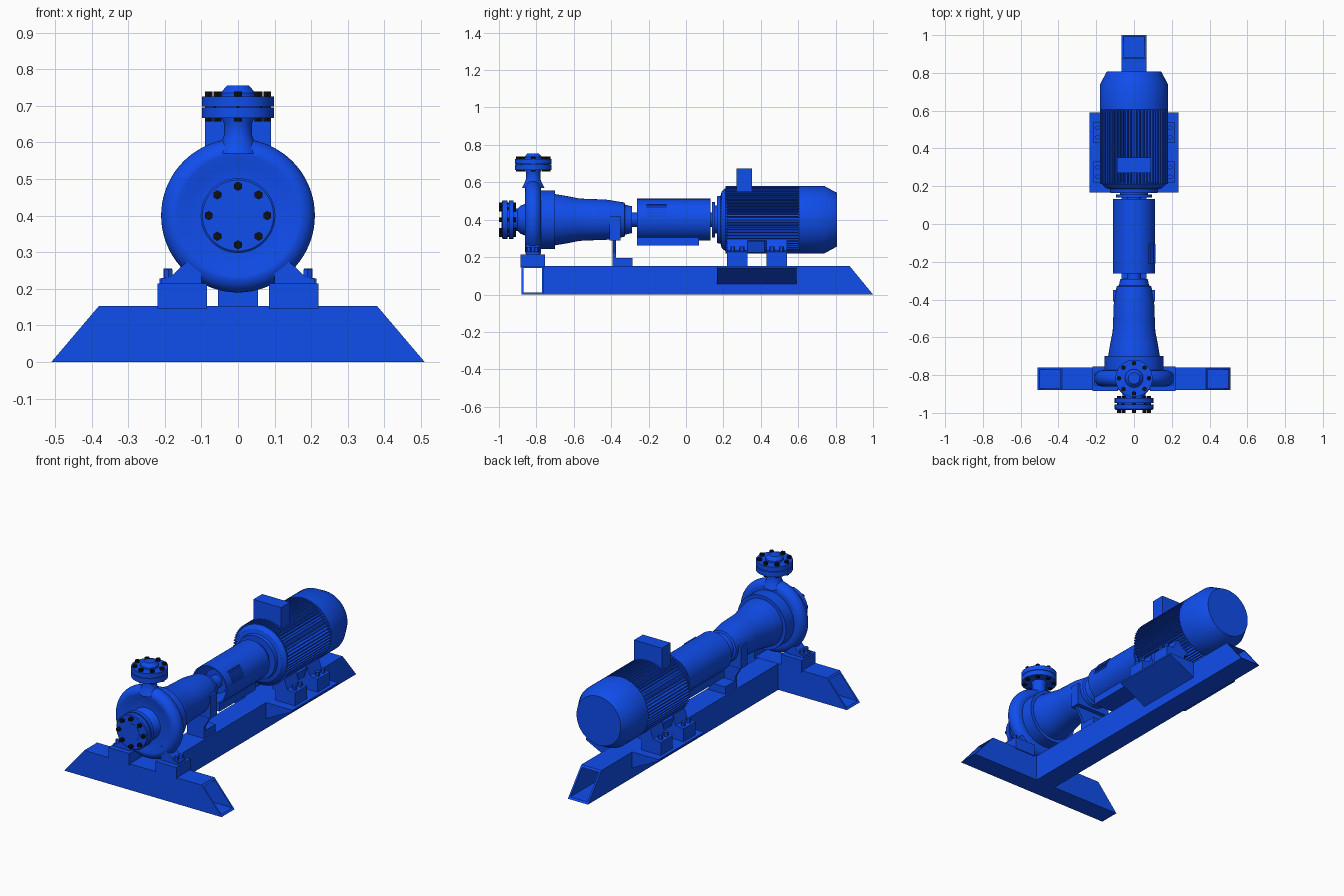
import bpy, bmesh
from math import sin, cos, pi, radians, sqrt
from mathutils import Matrix, Vector

if "Cube" in bpy.data.objects:
    bpy.data.objects.remove(bpy.data.objects["Cube"])

CZ = 0.40      # height of the shaft line
PY = -0.817    # pump casing centre along y


def material(name, rgb):
    m = bpy.data.materials.new(name)
    m.diffuse_color = (*rgb, 1)
    m.use_nodes = True
    m.node_tree.nodes["Principled BSDF"].inputs["Base Color"].default_value = m.diffuse_color
    return m


BLUE = material("blue_paint", (0.005, 0.075, 0.85))
BLACK = material("black_steel", (0.005, 0.005, 0.007))


def finish(name, bm, mat=BLUE, smooth=False):
    bmesh.ops.recalc_face_normals(bm, faces=bm.faces[:])
    me = bpy.data.meshes.new(name)
    bm.to_mesh(me)
    bm.free()
    me.materials.append(mat)
    ob = bpy.data.objects.new(name, me)
    bpy.context.collection.objects.link(ob)
    if smooth:
        bpy.ops.object.select_all(action='DESELECT')
        ob.select_set(True)
        bpy.context.view_layer.objects.active = ob
        bpy.ops.object.shade_smooth_by_angle(angle=radians(32))
    return ob


def add_box(bm, x, y, z):
    c = [(a[0] + a[1]) / 2 for a in (x, y, z)]
    s = [a[1] - a[0] for a in (x, y, z)]
    bmesh.ops.create_cube(bm, size=1, matrix=Matrix.Translation(c) @ Matrix.Diagonal((*s, 1)))


def box(name, *dims):
    bm = bmesh.new()
    add_box(bm, *dims)
    return finish(name, bm)


def lathe(name, profile, axis='Y', centre=(0, 0, CZ), seg=64, closed=False):
    """Turn (position, radius) points about the y or z axis."""
    bm = bmesh.new()
    c = Vector(centre)
    rings = []
    for p, r in profile:
        ring = []
        for i in range(seg):
            u, v = r * cos(2 * pi * i / seg), r * sin(2 * pi * i / seg)
            ring.append(bm.verts.new(c + Vector((u, p, v) if axis == 'Y' else (u, v, p))))
        rings.append(ring)
    pairs = list(zip(rings, rings[1:])) + ([(rings[-1], rings[0])] if closed else [])
    for a, b in pairs:
        for i in range(seg):
            j = (i + 1) % seg
            bm.faces.new((a[i], a[j], b[j], b[i]))
    if not closed:
        bm.faces.new(rings[0])
        bm.faces.new(rings[-1])
    return finish(name, bm, smooth=True)


def prism(name, pts, y0, y1):
    """Extrude an x-z outline along y, on both sides of the model."""
    for side, s in (("right", 1), ("left", -1)):
        bm = bmesh.new()
        a = [bm.verts.new((s * x, y0, z)) for x, z in pts]
        b = [bm.verts.new((s * x, y1, z)) for x, z in pts]
        bm.faces.new(a)
        bm.faces.new(b)
        for i in range(len(pts)):
            j = (i + 1) % len(pts)
            bm.faces.new((a[i], a[j], b[j], b[i]))
        finish(f"{side}_{name}", bm)


def beam(name, axis, mid, half, h, start, end, wall=0.01):
    """Open-ended box section; start/end are (bottom, top) positions."""
    bm = bmesh.new()

    def loop(ends, t):
        vs = []
        for w, z in ((-half + t, t), (half - t, t), (half - t, h - t), (-half + t, h - t)):
            p = ends[0] + (ends[1] - ends[0]) * z / h
            vs.append(bm.verts.new((p, mid + w, z) if axis == 'X' else (mid + w, p, z)))
        return vs
    o0, o1, i1, i0 = loop(start, 0), loop(end, 0), loop(end, wall), loop(start, wall)
    for a, b in ((o0, o1), (o1, i1), (i1, i0), (i0, o0)):
        for i in range(4):
            j = (i + 1) % 4
            bm.faces.new((a[i], a[j], b[j], b[i]))
    finish(name, bm)


def bolts(name, places, axis, r, depth, mat):
    """Six-sided bolts centred on the given places."""
    bm = bmesh.new()
    turn = Matrix.Rotation(pi / 2, 4, 'X') if axis == 'Y' else Matrix()
    for p in places:
        bmesh.ops.create_cone(bm, cap_ends=True, segments=6, radius1=r, radius2=r,
                              depth=depth, matrix=Matrix.Translation(p) @ turn)
    return finish(name, bm, mat)


# Base frame
beam("front_cross_beam", 'X', -0.82, 0.06, 0.153, (-0.51, -0.38), (0.51, 0.38))
beam("long_beam", 'Y', 0, 0.065, 0.152, (-0.765, -0.765), (1.0, 0.875))
prism("motor_side_bracket", [(0.06, 0.152), (0.235, 0.152), (0.235, 0.143), (0.06, 0.055)], 0.167, 0.59)

# Pump casing, suction neck and rear cover
ring = [(PY + 0.043 * sin(a), 0.167 + 0.043 * cos(a)) for a in [radians(d) for d in range(-90, 91, 10)]]
lathe("volute_casing", [(-0.85, 0.09), (-0.85, 0.14)] + ring + [(-0.774, 0.10)], seg=80)
lathe("suction_neck", [(-0.925, 0.06), (-0.90, 0.06), (-0.885, 0.075), (-0.86, 0.085), (-0.84, 0.10)])
lathe("rear_cover", [(-0.785, 0.157), (-0.70, 0.157)])
lathe("bearing_bracket", [(-0.71, 0.137), (-0.70, 0.137), (-0.64, 0.127), (-0.57, 0.113), (-0.50, 0.110),
                          (-0.43, 0.108), (-0.33, 0.092), (-0.325, 0.080), (-0.29, 0.072)])

# Suction flange pair with bolts
lathe("suction_flange_inner", [(-0.947, 0.102), (-0.922, 0.102)])
lathe("suction_gasket", [(-0.96, 0.085), (-0.94, 0.085)])
lathe("suction_flange_outer", [(-0.986, 0.05), (-0.984, 0.05), (-0.984, 0.097), (-0.980, 0.102), (-0.955, 0.102)])
circle = [(0.08 * cos(i * pi / 4), 0.08 * sin(i * pi / 4)) for i in range(8)]
bolts("suction_bolts", [(x, -0.955, CZ + z) for x, z in circle], 'Y', 0.0125, 0.09, BLACK)

# Discharge neck, flange pair and cap
at = (0, PY, 0)
lathe("discharge_neck", [(0.57, 0.06), (0.60, 0.045), (0.62, 0.038), (0.65, 0.038), (0.67, 0.045)], 'Z', at)
lathe("discharge_flange_lower", [(0.666, 0.098), (0.695, 0.098)], 'Z', at)
lathe("discharge_gasket", [(0.69, 0.09), (0.705, 0.09)], 'Z', at)
lathe("discharge_flange_upper", [(0.698, 0.098), (0.725, 0.098)], 'Z', at)
lathe("discharge_cap", [(0.72, 0.048), (0.735, 0.048), (0.755, 0.03)], 'Z', at)
bolts("discharge_bolts", [(x, PY + y, 0.698) for x, y in circle], 'Z', 0.0125, 0.082, BLACK)

# Pump feet on pedestals
prism("pump_pedestal", [(0.085, 0.145), (0.22, 0.145), (0.22, 0.215), (0.085, 0.215)], -0.885, -0.755)
prism("pump_foot", [(0.10, 0.215), (0.21, 0.215), (0.21, 0.228), (0.185, 0.232), (0.15, 0.265), (0.10, 0.30)],
      -0.855, -0.785)
bolts("pump_foot_bolts", [(s * 0.19, y, 0.235) for s in (-1, 1) for y in (-0.84, -0.80)], 'Z', 0.013, 0.036, BLUE)

# Bearing support stand
box("support_saddle", (-0.11, 0.11), (-0.41, -0.35), (0.29, 0.42))
prism("support_leg", [(0, 0.15), (0.055, 0.15), (0.055, 0.22), (0.10, 0.295), (0, 0.295)], -0.392, -0.375)
box("support_foot", (-0.055, 0.055), (-0.385, -0.285), (0.15, 0.195))

# Shaft and coupling guard
lathe("drive_shaft", [(-0.30, 0.038), (0.16, 0.038)], seg=32)
lathe("coupling", [(-0.20, 0.07), (0.08, 0.07)], seg=48)
lathe("coupling_guard", [(-0.262, 0.112), (0.132, 0.112), (0.132, 0.104), (-0.262, 0.104)], closed=True)
box("guard_base", (-0.065, 0.065), (-0.262, 0.07), (0.263, 0.305))
bm = bmesh.new()
for i in range(6):
    z = 0.415 + 0.012 * i
    x = sqrt(0.112 ** 2 - (z - CZ) ** 2)
    add_box(bm, (x - 0.01, x + 0.002), (-0.21, -0.105), (z, z + 0.006))
finish("guard_vent", bm)

# Motor body
lathe("motor_nose", [(0.14, 0.06), (0.14, 0.095), (0.155, 0.095), (0.155, 0.075), (0.165, 0.075), (0.165, 0.125),
                     (0.185, 0.128), (0.19, 0.15), (0.212, 0.17), (0.222, 0.17)])
lathe("motor_core", [(0.20, 0.152), (0.615, 0.152)])
lathe("fan_cowl", [(0.605, 0.18), (0.74, 0.18), (0.808, 0.143)])

# Cooling fins
bm = bmesh.new()
n = 64
for i in range(n):
    turn = Matrix.Translation((0, 0, CZ)) @ Matrix.Rotation(2 * pi * i / n, 4, 'Y')
    bmesh.ops.create_cube(bm, size=1, matrix=turn @ Matrix.Translation((0.163, 0.41, 0))
                          @ Matrix.Diagonal((0.034, 0.395, 0.006, 1)))
finish("motor_fins", bm)

# Terminal box
box("terminal_box", (-0.09, 0.09), (0.27, 0.352), (0.54, 0.675))

# Motor feet on packing blocks
for tag, y0, y1 in (("front", 0.22, 0.33), ("rear", 0.43, 0.54)):
    prism(tag + "_motor_block", [(0.09, 0.15), (0.215, 0.15), (0.215, 0.212), (0.09, 0.212)], y0, y1)
    prism(tag + "_motor_foot", [(0.07, 0.212), (0.215, 0.212), (0.215, 0.228), (0.165, 0.235), (0.145, 0.29),
                                (0.07, 0.29)], y0, y1)
    bolts(tag + "_motor_foot_bolts", [(s * 0.192, y, 0.238) for s in (-1, 1) for y in (y0 + 0.03, y1 - 0.03)],
          'Z', 0.013, 0.036, BLUE)
prism("motor_side_pad", [(0.08, 0.225), (0.135, 0.225), (0.155, 0.285), (0.08, 0.285)], 0.33, 0.42)
